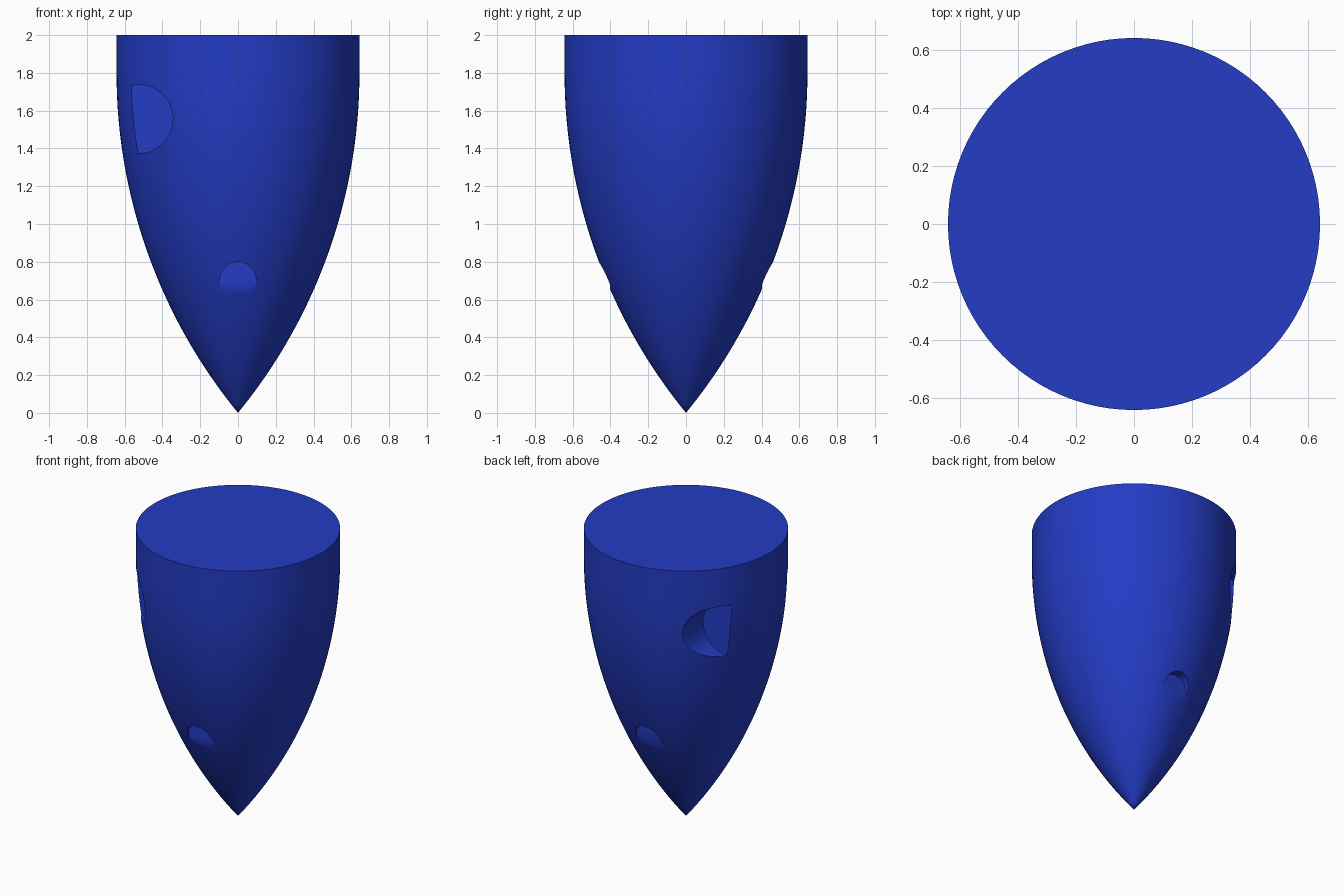
import bpy, bmesh, math

if "Cube" in bpy.data.objects:
    bpy.data.objects.remove(bpy.data.objects["Cube"])

R, H, SHOULDER = 0.643, 2.0, 1.8   # radius, height, start of straight section
SEG = 96

blue = bpy.data.materials.new("blue")
blue.diffuse_color = (0.017, 0.045, 0.56, 1)
blue.use_nodes = True
blue.node_tree.nodes["Principled BSDF"].inputs["Base Color"].default_value = blue.diffuse_color


def ogive_radius(z):
    """Tangent ogive: a circular arc that meets the straight wall smoothly."""
    if z >= SHOULDER:
        return R
    rho = (R * R + SHOULDER * SHOULDER) / (2 * R)
    return math.sqrt(rho * rho - (SHOULDER - z) ** 2) + R - rho


# Pointed body: rings along the ogive, closed by a tip and a flat top
bm = bmesh.new()
heights = [SHOULDER * i / 48 for i in range(1, 49)] + [H]
rings = []
for z in heights:
    r = ogive_radius(z)
    rings.append([bm.verts.new((r * math.cos(2 * math.pi * k / SEG),
                                r * math.sin(2 * math.pi * k / SEG), z))
                  for k in range(SEG)])
tip = bm.verts.new((0, 0, 0))
for k in range(SEG):
    n = (k + 1) % SEG
    bm.faces.new((tip, rings[0][n], rings[0][k]))
    for a, b in zip(rings, rings[1:]):
        bm.faces.new((a[k], a[n], b[n], b[k]))
bm.faces.new(rings[-1])
bmesh.ops.recalc_face_normals(bm, faces=bm.faces)
mesh = bpy.data.meshes.new("pointed_body")
bm.to_mesh(mesh)
bm.free()
body = bpy.data.objects.new("pointed_body", mesh)
bpy.context.collection.objects.link(body)
mesh.materials.append(blue)


def cut_pocket(name, x, z, radius, floor, side):
    """Round flat-bottomed pocket, cut from the front (-1) or back (+1)."""
    depth = 0.6
    bpy.ops.mesh.primitive_cylinder_add(
        vertices=64, radius=radius, depth=depth,
        location=(x, side * (floor + depth / 2), z),
        rotation=(math.pi / 2, 0, 0))
    cutter = bpy.context.object
    cutter.name = name
    cutter.hide_render = True
    cutter.data.materials.append(blue)
    mod = body.modifiers.new(name, 'BOOLEAN')
    mod.operation = 'DIFFERENCE'
    mod.solver = 'EXACT'
    mod.object = cutter
    bpy.context.view_layer.objects.active = body
    bpy.ops.object.modifier_apply(modifier=name)
    bpy.data.objects.remove(cutter)


# Large side pockets and small lower pockets, front and back
for side in (-1, 1):
    cut_pocket("large_pocket", -0.527, 1.556, 0.182, 0.305, side)
    cut_pocket("small_pocket", 0, 0.704, 0.095, 0.402, side)

bpy.ops.object.select_all(action='DESELECT')
body.select_set(True)
bpy.context.view_layer.objects.active = body
bpy.ops.object.shade_smooth_by_angle(angle=math.radians(30))
